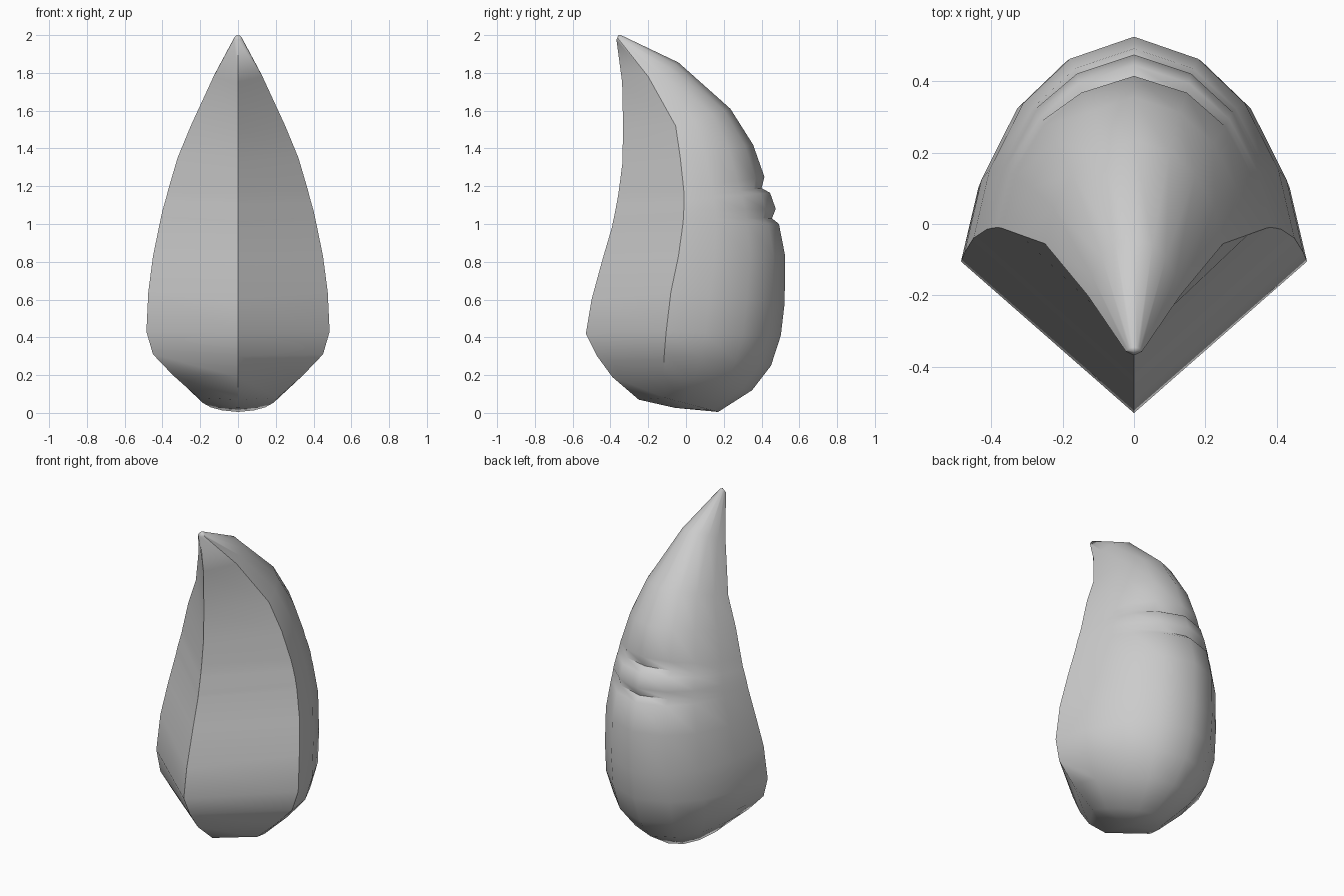
import bpy, bmesh, math

# Each row: front ridge (y, z), side edge (x, y, z), back centre (y, z), back dent
ROWS = [
    (-.368, 1.975, .022, -.358, 1.98, -.345, 2.0, 0),
    (-.338, 1.75, .13, -.20, 1.78, -.04, 1.855, 0),
    (-.333, 1.51, .25, -.055, 1.52, .235, 1.61, 0),
    (-.337, 1.32, .32, -.03, 1.35, .355, 1.42, 0),
    (-.355, 1.18, .37, -.012, 1.18, .415, 1.25, 0),
    (-.363, 1.13, .38, -.01, 1.14, .432, 1.19, .032),
    (-.367, 1.11, .386, -.01, 1.12, .445, 1.165, 0),
    (-.378, 1.05, .40, -.012, 1.07, .475, 1.08, 0),
    (-.387, 1.01, .408, -.014, 1.035, .482, 1.03, .027),
    (-.39, .99, .413, -.015, 1.01, .492, 1.0, 0),
    (-.44, .82, .45, -.04, .83, .525, .83, 0),
    (-.50, .60, .475, -.08, .64, .522, .58, 0),
    (-.53, .42, .485, -.105, .43, .502, .41, 0),
    (-.47, .30, .45, -.115, .31, .45, .25, 0),
    (-.39, .19, .345, -.12, .20, .35, .12, 0),
    (-.25, .07, .21, -.11, .08, .17, .005, 0),
]
# Rounded back arc: width fraction, depth fraction, dent weight
ARC = [(1, 0, 0), (.90, .34, 0), (.69, .67, 0), (.40, .89, .8), (0, 1, 1)]


def section(row):
    ry, rz, ex, ey, ez, by, bz, dent = row
    half = [(ex * fx, ey + (by - ey) * fy - dent * w, ez + (bz - ez) * fy)
            for fx, fy, w in ARC]
    mirrored = [(-x, y, z) for x, y, z in reversed(half[:-1])]
    return [(0, ry, rz)] + half + mirrored


# Loft the wedge from tip to base
bm = bmesh.new()
rings = [[bm.verts.new(p) for p in section(r)] for r in ROWS]
n = len(rings[0])
for a, b in zip(rings, rings[1:]):
    for i in range(n):
        j = (i + 1) % n
        bm.faces.new((a[i], b[i], b[j], a[j]))

# Rounded tip and shallow underside
for ring, p in ((rings[0], (0, -.358, 2.0)), (rings[-1], (0, -.06, .027))):
    c = bm.verts.new(p)
    for i in range(n):
        bm.faces.new((ring[i], ring[(i + 1) % n], c))
bmesh.ops.recalc_face_normals(bm, faces=bm.faces)

mesh = bpy.data.meshes.new("clove_segment")
bm.to_mesh(mesh)
bm.free()
obj = bpy.data.objects.new("clove_segment", mesh)
bpy.context.collection.objects.link(obj)
bpy.context.view_layer.objects.active = obj
obj.select_set(True)
bpy.ops.object.shade_smooth_by_angle(angle=math.radians(40))
